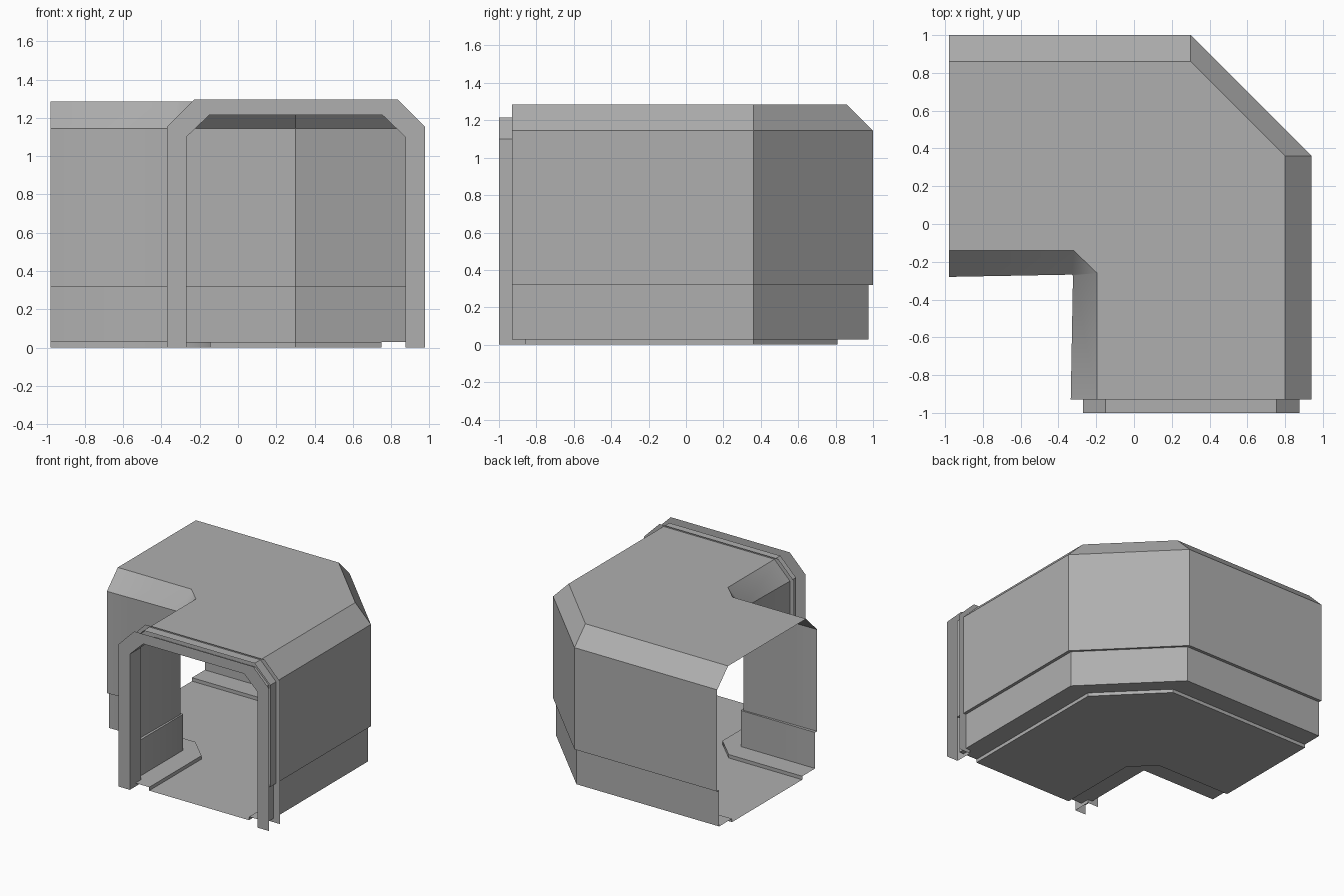
import bpy

if "Cube" in bpy.data.objects:
    bpy.data.objects.remove(bpy.data.objects["Cube"])

GREY = bpy.data.materials.new("mid_grey")
GREY.diffuse_color = (0.427, 0.427, 0.427, 1)
GREY.use_nodes = True
GREY.node_tree.nodes["Principled BSDF"].inputs["Base Color"].default_value = GREY.diffuse_color


def loft(name, rows, flip=False, smooth_corner=False):
    """Skin quads between consecutive rows of points."""
    n = len(rows[0])
    verts = [p for row in rows for p in row]
    faces = []
    for k in range(len(rows) - 1):
        for j in range(n - 1):
            a = k * n + j
            f = (a, a + 1, a + n + 1, a + n)
            faces.append(f[::-1] if flip else f)
    me = bpy.data.meshes.new(name)
    me.from_pydata(verts, [], faces)
    me.materials.append(GREY)
    if smooth_corner:
        # round shading around the vertical corner, hard edges along the path
        me.polygons.foreach_set("use_smooth", [True] * len(me.polygons))
        for e in me.edges:
            a, b = (me.vertices[i].co.z for i in e.vertices)
            e.use_edge_sharp = abs(a - b) < 1e-5
    me.update()
    ob = bpy.data.objects.new(name, me)
    bpy.context.collection.objects.link(ob)
    return ob


X_END, Y_END = -0.98, -0.93

# wall cross-section: (inset towards the tunnel, height)
PROFILE = [(0.19, 0), (0.19, 0.028), (0.025, 0.028), (0.025, 0.32),
           (0, 0.32), (0, 1.145), (0.14, 1.285)]


def outer_row(d, z):
    x, y = 0.94 - d, 1.0 - d
    return [(X_END, y, z), (0.3, y, z), (x, 0.36, z), (x, Y_END, z)]


def inner_row(d, z):
    # the bend is cut wide at roof and floor, and almost sharp on the wall
    x, y = -0.335 + d, -0.28 + d
    c = max(d, 0.012)
    cx, cy = -0.335 + c, -0.28 + c
    return [(X_END, y, z), (min(-0.32, cx - 0.005), cy, z),
            (cx, min(-0.26, cy - 0.005), z), (x, Y_END, z)]


outer = [outer_row(*p) for p in PROFILE]
inner = [inner_row(*p) for p in PROFILE]

# thin shell of the corner tunnel
loft("outer_wall", outer, flip=True)
loft("inner_wall", inner, smooth_corner=True)
loft("roof", [outer[-1], inner[-1]], flip=True)
loft("floor", [outer[0], inner[0]])


# channel-shaped joint frame around the front opening
def arch(x0, x1, spring, top, cut, y):
    return [(x0, y, 0), (x0, y, spring), (x0 + cut, y, top),
            (x1 - cut, y, top), (x1, y, spring), (x1, y, 0)]


RIM = (-0.37, 0.977, 1.155, 1.295, 0.14)
HOLE = (-0.27, 0.875, 1.1, 1.215, 0.12)
FRONT, BACK = -1.0, -0.855
loft("joint_frame", [arch(*RIM, FRONT), arch(*HOLE, FRONT),
                     arch(*HOLE, BACK), arch(*RIM, BACK)], flip=True)
